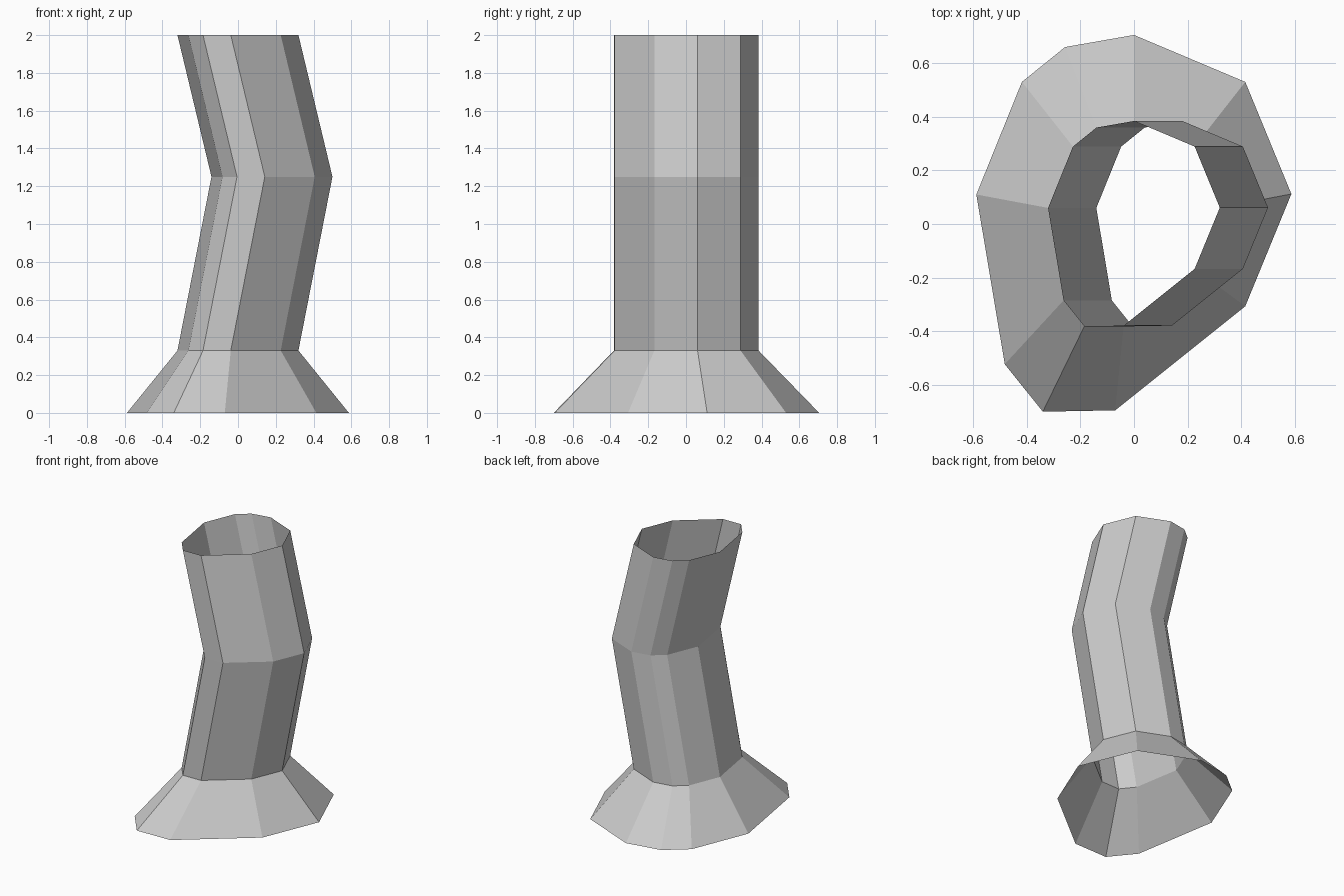
import bpy, bmesh

if "Cube" in bpy.data.objects:
    bpy.data.objects.remove(bpy.data.objects["Cube"])

# Irregular ten-sided cross-section, at foot size
outline = [(0, .705), (-.257, .66), (-.418, .53), (-.588, .11), (-.482, -.523),
           (-.34, -.70), (-.07, -.695), (.415, -.307), (.587, .112), (.415, .53)]
neck = 0.545

# Rings up the bent pipe: height, scale, sideways shift
rings = [(0, 1, 0), (.33, neck, 0), (1.25, neck, .18), (2, neck, 0)]


def loft(name, sections):
    """Open-ended tube through the scaled and shifted outlines."""
    bm = bmesh.new()
    loops = [[bm.verts.new((x * s + dx, y * s, z)) for x, y in outline]
             for z, s, dx in sections]
    n = len(outline)
    for a, b in zip(loops, loops[1:]):
        for i in range(n):
            j = (i + 1) % n
            bm.faces.new((a[i], a[j], b[j], b[i]))
    mesh = bpy.data.meshes.new(name)
    bm.normal_update()
    bm.to_mesh(mesh)
    bm.free()
    obj = bpy.data.objects.new(name, mesh)
    bpy.context.collection.objects.link(obj)
    return obj


# Flared foot and bent pipe in one open shell
loft("bent_pipe", rings)
